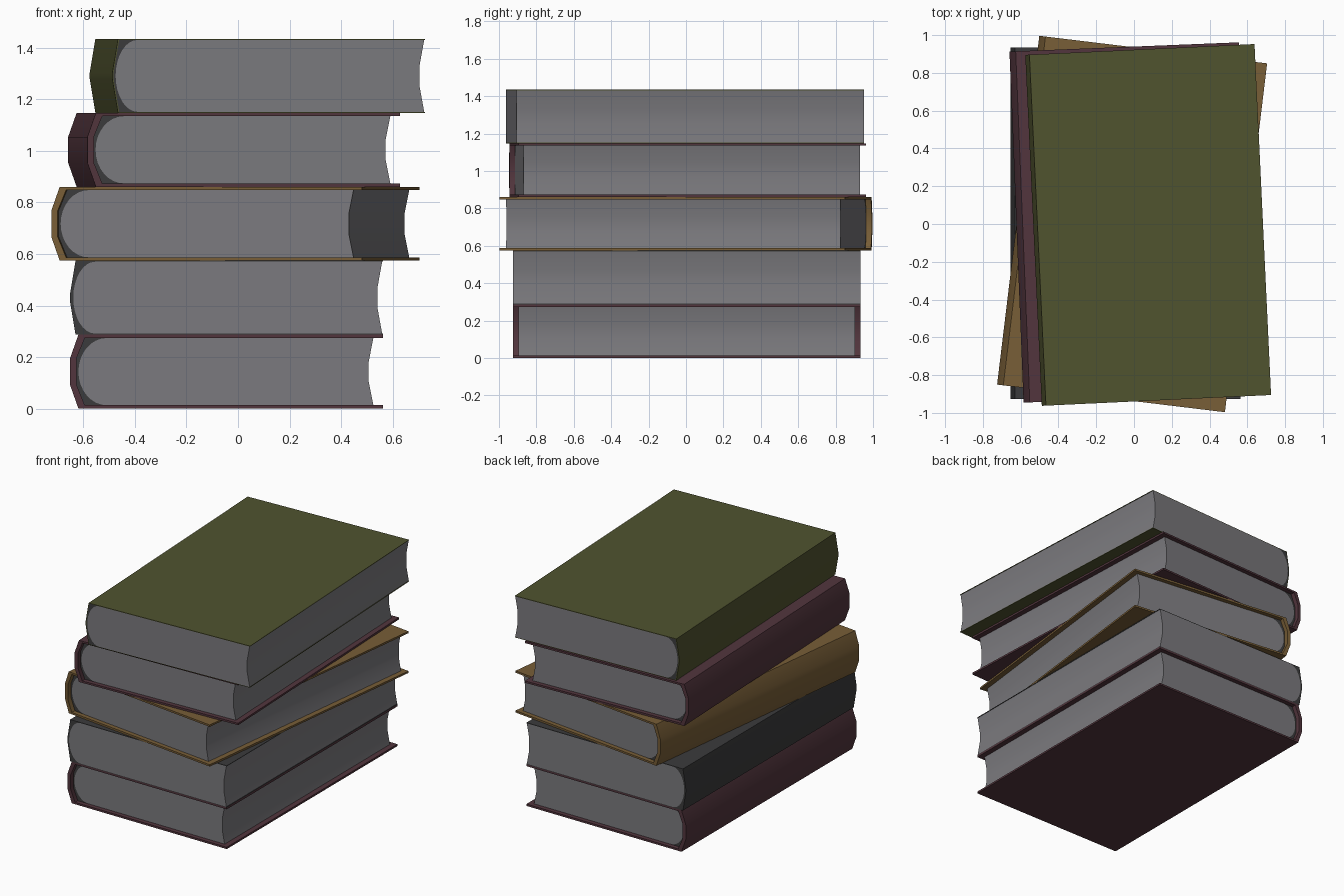
import bpy, bmesh, math

if "Cube" in bpy.data.objects:
    bpy.data.objects.remove(bpy.data.objects["Cube"])

H = 0.287      # thickness of one book
W = 0.6075     # half width
L = 0.93       # half length


def srgb(r, g, b):
    return [((c / 255 + 0.055) / 1.055) ** 2.4 for c in (r, g, b)] + [1.0]


def material(name, rgb):
    m = bpy.data.materials.new(name)
    m.diffuse_color = srgb(*rgb)
    m.use_nodes = True
    m.node_tree.nodes["Principled BSDF"].inputs["Base Color"].default_value = m.diffuse_color
    return m


MAROON = material("maroon cloth", (82, 53, 61))
BROWN = material("brown cloth", (120, 94, 55))
OLIVE = material("olive paper", (80, 83, 47))
DARK = material("charcoal", (59, 59, 60))
PAPER = material("grey paper", (123, 122, 126))


def extrude(name, profile, half, mat, place):
    """Extrude an x/z outline along y and set it in the stack."""
    bm = bmesh.new()
    face = bm.faces.new([bm.verts.new((x, -half, z)) for x, z in profile])
    out = bmesh.ops.extrude_face_region(bm, geom=[face])
    verts = [v for v in out["geom"] if isinstance(v, bmesh.types.BMVert)]
    bmesh.ops.translate(bm, verts=verts, vec=(0, 2 * half, 0))
    bmesh.ops.recalc_face_normals(bm, faces=bm.faces)
    me = bpy.data.meshes.new(name)
    bm.to_mesh(me)
    bm.free()
    me.materials.append(mat)
    ob = bpy.data.objects.new(name, me)
    bpy.context.collection.objects.link(ob)
    x, y, z, angle = place
    ob.location = (x, y, z)
    ob.rotation_euler = (0, 0, math.radians(angle))
    bpy.ops.object.select_all(action='DESELECT')
    ob.select_set(True)
    bpy.context.view_layer.objects.active = ob
    bpy.ops.object.shade_smooth_by_angle(angle=math.radians(25))


def book(name, mat, place, hard):
    t = 0.013 if hard else 0.004           # board thickness
    s = 0.025 if hard else 0.005           # spine thickness
    lean = 0.033 if hard else 0.022        # spine bulge
    flat = 0.05 if hard else 0.012         # half height of the flat spine band
    zm, b = H / 2, H / 2 - t
    fore = W - 0.037 if hard else W - 0.003

    # cover: C-shaped section, open at the fore edge
    outer = [(W, 0), (-W + lean, 0), (-W, zm - flat), (-W, zm + flat), (-W + lean, H), (W, H)]
    inner = [(-W + lean + s, H - t), (-W + s, zm + flat), (-W + s, zm - flat), (-W + lean + s, t)]
    extrude(name + "_cover", outer + [(W, H - t)] + inner + [(W, t)], L, mat, place)

    # rounded back of the page block, bottom to top
    depth = 0.11 if hard else 0.085
    x0 = -W + s + 0.008
    back = []
    for i in range(17):
        a = math.pi * (i / 16 - 0.5)
        back.append((x0 + depth * (1 - math.cos(a)), zm + b * math.sin(a)))

    # pages with a hollow fore edge
    half = 0.9 if hard else L
    dip = 0.018
    edge = [(fore, H - t), (fore - dip, zm + 0.04), (fore - dip, zm - 0.04), (fore, t)]
    extrude(name + "_pages", back + edge, half, PAPER, place)

    # dark lining between pages and spine
    extrude(name + "_lining", back + inner, half, DARK, place)


# stack from bottom to top: x, y, z, turn in degrees
book("bottom_book", MAROON, (-0.045, 0.004, 0, 0), True)
book("second_book", DARK, (-0.045, 0.004, H, 0), False)
book("middle_book", BROWN, (-0.01, 0, 2 * H, -6.9), True)
book("fourth_book", MAROON, (-0.015, 0.008, 3 * H, 2.3), True)
book("top_book", OLIVE, (0.075, -0.005, 4 * H, 2.7), False)
